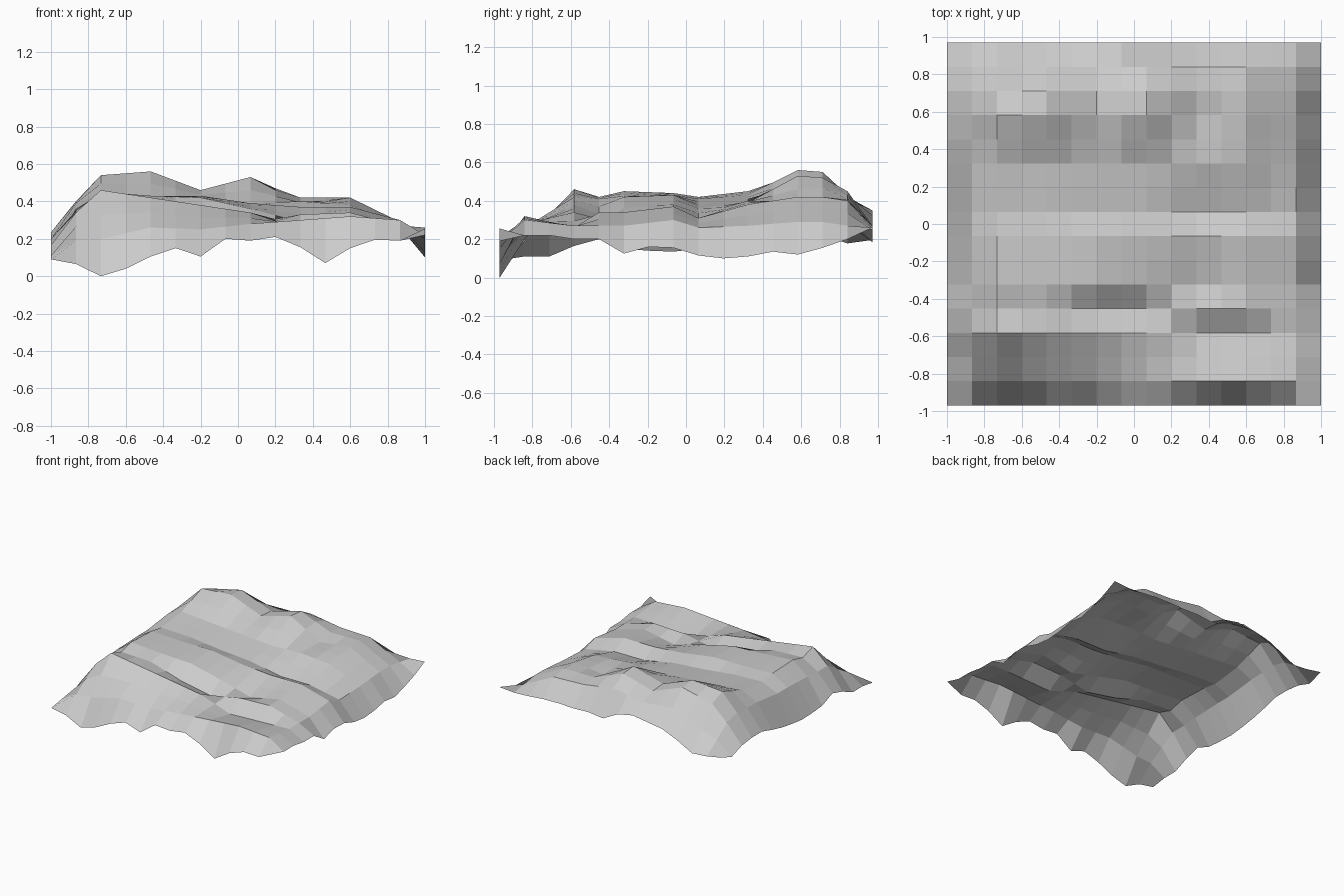
import bpy, bmesh

N = 15                     # cells per side
HX, HY = 1.0, 0.97         # half sizes

# border height profiles
front = [.09, .065, 0, .04, .105, .15, .105, .20, .19, .21, .155, .07, .15, .195, .19, .255]
back = [.22, .196, .185, .255, .31, .33, .35, .324, .255, .27, .265, .27, .268, .256, .25, .26]
left = [.09, .11, .11, .165, .20, .15, .14, .135, .15, .17, .20, .235, .235, .22, .178, .22]
right = [.255, .22, .22, .20, .20, .125, .16, .155, .115, .10, .11, .135, .12, .155, .20, .26]

# coarse ridge and valley profiles, sampled at a few columns
cols = [1, 2, 4, 6, 8, 10, 12, 14]
ridges = {
    1: (.19, .20, .26, .25, .28, .30, .32, .30),
    3: (.34, .46, .42, .38, .34, .25, .26, .27),
    4: (.34, .42, .41, .33, .28, .33, .34, .27),
    5: (.35, .45, .43, .42, .36, .29, .34, .27),
    7: (.36, .44, .43, .43, .39, .37, .37, .30),
    8: (.36, .42, .41, .38, .36, .31, .31, .26),
    10: (.39, .45, .43, .41, .39, .40, .38, .27),
    12: (.40, .54, .56, .46, .53, .39, .42, .29),
    13: (.37, .49, .55, .45, .52, .42, .42, .29),
    14: (.28, .33, .43, .41, .45, .41, .40, .27),
}


def lerp_at(keys, values, t):
    """Piecewise linear sample of values given at keys."""
    for k0, k1, a, b in zip(keys, keys[1:], values, values[1:]):
        if k0 <= t <= k1:
            return a + (b - a) * (t - k0) / (k1 - k0)


# complete each key row across the full width
row_keys = [0] + sorted(ridges) + [N]
rows = {0: front, N: back}
for j, inner in ridges.items():
    profile = [left[j], *inner, right[j]]
    rows[j] = [lerp_at([0] + cols + [N], profile, i) for i in range(N + 1)]


def height(i, j):
    if i == 0:
        return left[j]
    if i == N:
        return right[j]
    return lerp_at(row_keys, [rows[k][i] for k in row_keys], j)


# terrain sheet: faceted open grid
bm = bmesh.new()
grid = [[bm.verts.new((HX * (2 * i / N - 1), HY * (2 * j / N - 1), height(i, j)))
         for i in range(N + 1)] for j in range(N + 1)]
for j in range(N):
    for i in range(N):
        bm.faces.new((grid[j][i], grid[j][i + 1], grid[j + 1][i + 1], grid[j + 1][i]))
mesh = bpy.data.meshes.new("terrain")
bm.to_mesh(mesh)
bm.free()
terrain = bpy.data.objects.new("terrain", mesh)
bpy.context.collection.objects.link(terrain)
